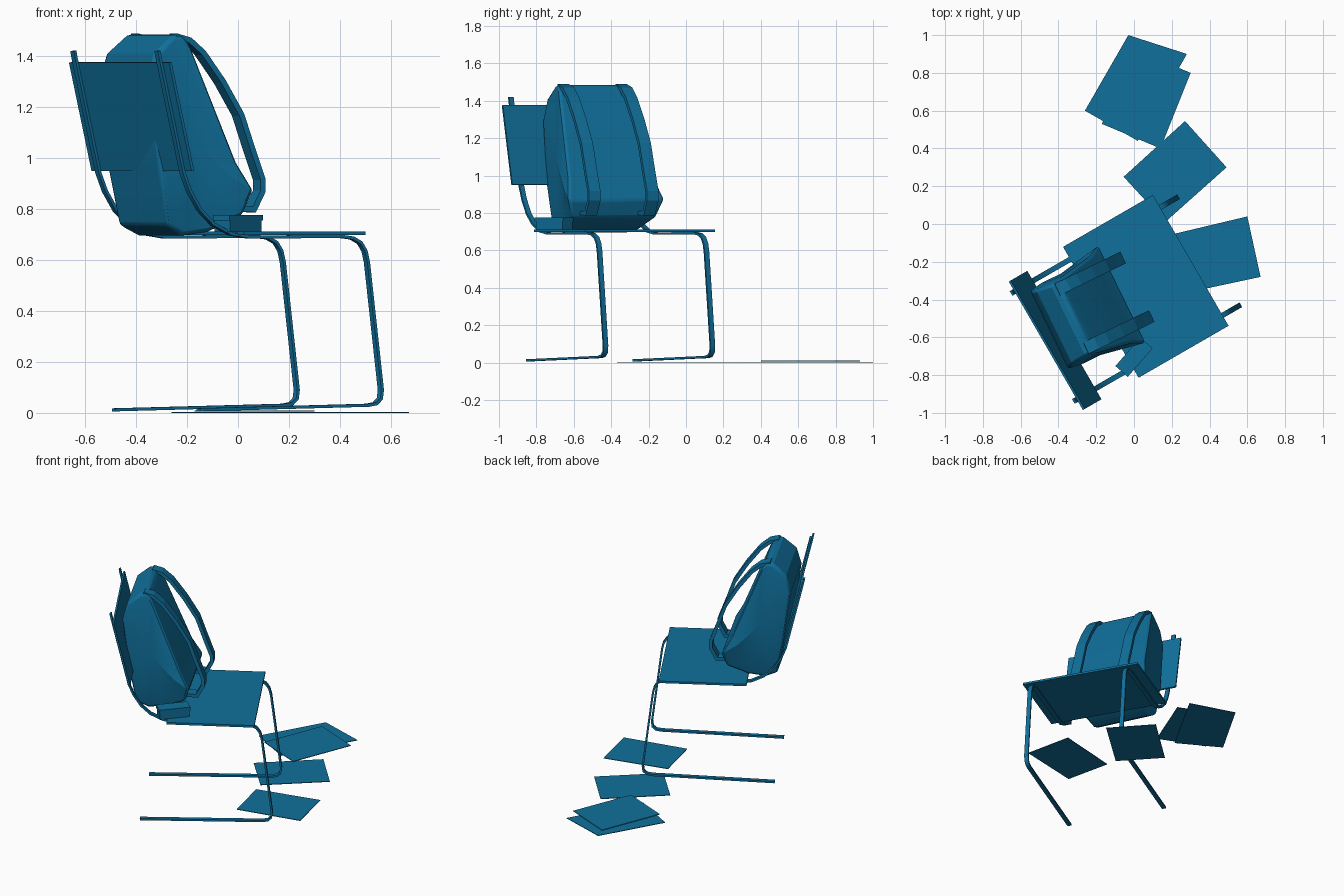
import bpy, bmesh, math
from mathutils import Matrix, Vector

if "Cube" in bpy.data.objects:
    bpy.data.objects.remove(bpy.data.objects["Cube"])

BLUE = bpy.data.materials.new("blue")
BLUE.diffuse_color = (0.005, 0.16, 0.33, 1)
BLUE.use_nodes = True
BLUE.node_tree.nodes["Principled BSDF"].inputs["Base Color"].default_value = BLUE.diffuse_color

# chair and bag share an origin; each has its own heading
CHAIR = Matrix.Translation((0.0625, -0.33, 0)) @ Matrix.Rotation(math.radians(30), 4, 'Z')
BAG = Matrix.Translation((0.0625, -0.33, 0)) @ Matrix.Rotation(math.radians(26), 4, 'Z')


def make(name, bm, frame=Matrix(), smooth=None):
    bmesh.ops.recalc_face_normals(bm, faces=bm.faces)
    me = bpy.data.meshes.new(name)
    bm.to_mesh(me)
    bm.free()
    me.materials.append(BLUE)
    ob = bpy.data.objects.new(name, me)
    bpy.context.collection.objects.link(ob)
    ob.matrix_world = frame
    if smooth:
        bpy.ops.object.select_all(action='DESELECT')
        ob.select_set(True)
        bpy.context.view_layer.objects.active = ob
        bpy.ops.object.shade_smooth_by_angle(angle=math.radians(smooth))
    return ob


def box(name, center, size, frame):
    bm = bmesh.new()
    bmesh.ops.create_cube(bm, size=1, matrix=Matrix.Translation(center) @ Matrix.Diagonal((*size, 1)))
    return make(name, bm, frame)


def band(name, path, across, width, thick, frame, smooth=None):
    """Flat bar swept along a path in the forward/up plane."""
    bm = bmesh.new()
    pts = [Vector(p) for p in path]
    rings = []
    for i, p in enumerate(pts):
        d1 = (p - pts[i - 1]).normalized() if i else (pts[1] - p).normalized()
        d2 = (pts[i + 1] - p).normalized() if i < len(pts) - 1 else d1
        d = (d1 + d2).normalized()
        n = Vector((-d.y, d.x)) * thick / 2 / max(0.5, d.dot(d1))
        rings.append([bm.verts.new((p.x + s * n.x, across + w * width / 2, p.y + s * n.y))
                      for s, w in ((1, 1), (1, -1), (-1, -1), (-1, 1))])
    for a, b in zip(rings, rings[1:]):
        for k in range(4):
            bm.faces.new((a[k], a[(k + 1) % 4], b[(k + 1) % 4], b[k]))
    bm.faces.new(rings[0])
    bm.faces.new(rings[-1])
    return make(name, bm, frame, smooth)


# chair seat and leaning backrest
box("seat", (0, 0, 0.704), (0.55, 0.80, 0.014), CHAIR)
band("backrest", [(-0.508, 0.95), (-0.610, 1.375)], -0.008, 0.785, 0.012, CHAIR)

# one continuous cantilever bar on each side: foot, leg, seat rail, back upright
FRAME = [(-0.447, 0.012), (0.32, 0.030), (0.355, 0.036), (0.376, 0.055), (0.381, 0.09),
         (0.318, 0.59), (0.307, 0.635), (0.285, 0.668), (0.25, 0.686), (0.20, 0.692),
         (-0.22, 0.690), (-0.30, 0.702), (-0.38, 0.740), (-0.44, 0.795), (-0.488, 0.87),
         (-0.517, 0.94), (-0.625, 1.39), (-0.631, 1.42)]
for side, v in (("left", 0.324), ("right", -0.336)):
    band(side + "_frame", FRAME, v, 0.028, 0.012, CHAIR, 40)

# backpack: side profile (forward, up, half width) with tapered, padded sides
PROFILE = [(-0.40, 0.695, 0.20), (-0.475, 0.735, 0.215), (-0.515, 0.95, 0.23), (-0.56, 1.30, 0.23),
           (-0.53, 1.41, 0.22), (-0.45, 1.48, 0.21), (-0.41, 1.487, 0.21), (-0.38, 1.45, 0.22),
           (-0.19, 0.98, 0.255), (-0.13, 0.87, 0.285), (-0.16, 0.775, 0.25), (-0.29, 0.71, 0.21)]
bm = bmesh.new()
n = len(PROFILE)
ca = sum(p[0] for p in PROFILE) / n
cz = sum(p[1] for p in PROFILE) / n
loops = []
for s in (-1, 1):
    outer = [bm.verts.new((a, 0.018 + s * w, z)) for a, z, w in PROFILE]
    inner = [bm.verts.new((ca + (a - ca) * 0.6, 0.018 + s * (w * 0.5 + 0.125), cz + (z - cz) * 0.7))
             for a, z, w in PROFILE]
    hub = bm.verts.new((ca, 0.018 + s * 0.24, cz))
    for i in range(n):
        j = (i + 1) % n
        bm.faces.new((outer[i], outer[j], inner[j], inner[i]))
        bm.faces.new((inner[i], inner[j], hub))
    loops.append(outer)
for i in range(n):
    j = (i + 1) % n
    bm.faces.new((loops[0][i], loops[0][j], loops[1][j], loops[1][i]))
bag = make("backpack", bm, BAG, 25)
bev = bag.modifiers.new("soft_edges", 'BEVEL')
bev.width = 0.015
bev.segments = 2
bev.angle_limit = math.radians(40)

# shoulder straps bowing out from the bag front
STRAP = [(-0.43, 1.478), (-0.37, 1.462), (-0.31, 1.412), (-0.225, 1.30), (-0.145, 1.17),
         (-0.095, 1.03), (-0.052, 0.915), (-0.052, 0.87), (-0.09, 0.798), (-0.16, 0.80)]
for side, v in (("left", 0.19), ("right", -0.155)):
    band(side + "_strap", STRAP, v, 0.068, 0.022, BAG)

# small lidded box on the seat
CASE = Matrix.Translation((0.0, -0.705, 0)) @ Matrix.Rotation(math.radians(49), 4, 'Z')
box("case_body", (0, 0, 0.733), (0.19, 0.08, 0.045), CASE)
box("case_lid", (0, 0, 0.766), (0.20, 0.087, 0.022), CASE)

# loose sheets of paper on the floor
SHEETS = [
    (0.0, [(-0.26, 0.60), (0.02, 0.44), (0.28, 0.90), (-0.03, 1.00)]),
    (0.006, [(-0.17, 0.53), (0.14, 0.40), (0.30, 0.80), (-0.01, 0.93)]),
    (0.0, [(-0.055, 0.25), (0.165, 0.01), (0.49, 0.30), (0.27, 0.545)]),
    (0.0, [(0.18, -0.06), (0.25, -0.37), (0.67, -0.28), (0.60, 0.04)]),
]
for i, (z, corners) in enumerate(SHEETS):
    bm = bmesh.new()
    low = [bm.verts.new((x, y, z)) for x, y in corners]
    top = [bm.verts.new((x, y, z + 0.004)) for x, y in corners]
    bm.faces.new(low)
    bm.faces.new(top)
    for k in range(4):
        m = (k + 1) % 4
        bm.faces.new((low[k], low[m], top[m], top[k]))
    make(f"paper_sheet_{i + 1}", bm)
